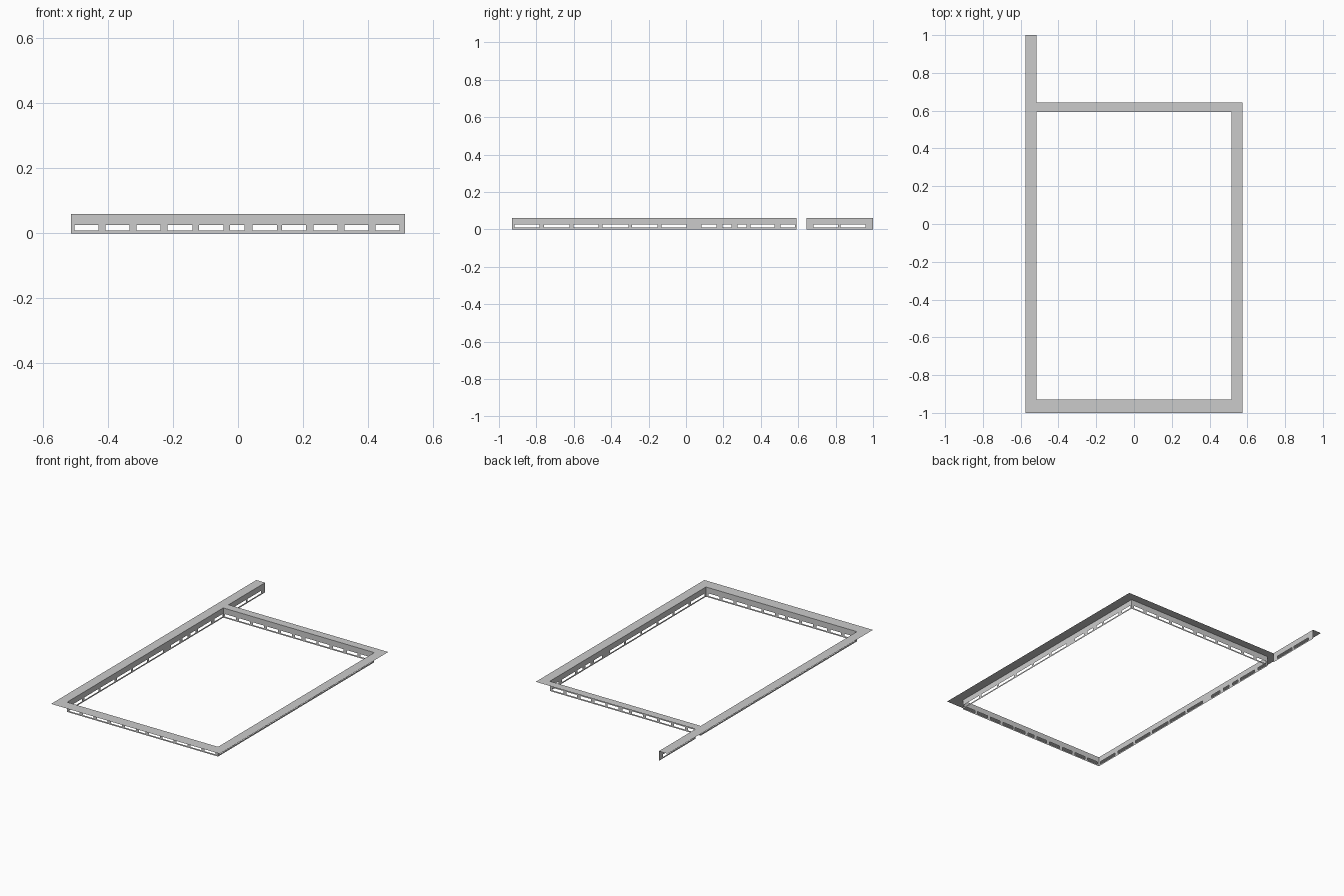
import bpy, bmesh
from mathutils import Vector

if "Cube" in bpy.data.objects:
    bpy.data.objects.remove(bpy.data.objects["Cube"])

H = 0.06                      # height of the flange
SLOT_Z = (0.009, 0.025)       # slot bottom and top
XI, XO = 0.515, 0.575         # inner wall line, outer flange edge
Y_FRONT, Y_BACK = -0.93, 0.592
Y_OUT, Y_BACK_OUT = -1.0, 0.643

CROSS_SLOTS = [(-0.503, -0.429), (-0.408, -0.334), (-0.312, -0.238), (-0.217, -0.14),
               (-0.12, -0.045), (-0.025, 0.02), (0.045, 0.12), (0.135, 0.21),
               (0.232, 0.306), (0.328, 0.402), (0.423, 0.498)]
SIDE_SLOTS = [(-0.917, -0.783), (-0.76, -0.623), (-0.602, -0.468), (-0.446, -0.307),
              (-0.29, -0.152), (-0.131, 0.003), (0.083, 0.163), (0.195, 0.243),
              (0.275, 0.323), (0.345, 0.473), (0.505, 0.583)]
TAIL_SLOTS = [(0.682, 0.813), (0.827, 0.96)]


def slotted_wall(bm, axis, fixed, start, end, slots):
    """Thin upright sheet running along x or y with a row of open slots."""
    cuts = [start] + [v for s in slots for v in s] + [end]
    zs = [0, *SLOT_Z, H]

    def point(u, z):
        return Vector((u, fixed, z)) if axis == 'x' else Vector((fixed, u, z))

    grid = [[bm.verts.new(point(u, z)) for z in zs] for u in cuts]
    for i in range(len(cuts) - 1):
        for j in range(3):
            if j == 1 and i % 2 == 1:      # slot opening
                continue
            bm.faces.new((grid[i][j], grid[i + 1][j], grid[i + 1][j + 1], grid[i][j + 1]))


def edge_strip(name, flange, axis, fixed, walls):
    """Folded sheet: flat top flange with slotted wall hanging at its inner edge."""
    bm = bmesh.new()
    bm.faces.new([bm.verts.new((x, y, H)) for x, y in flange])
    for start, end, slots in walls:
        slotted_wall(bm, axis, fixed, start, end, slots)
    bmesh.ops.remove_doubles(bm, verts=bm.verts, dist=1e-5)
    mesh = bpy.data.meshes.new(name)
    bm.to_mesh(mesh)
    bm.free()
    obj = bpy.data.objects.new(name, mesh)
    bpy.context.collection.objects.link(obj)
    return obj


# Front strip, mitred at both corners
edge_strip("front_edge_strip",
           [(-XO, Y_OUT), (XO, Y_OUT), (XI, Y_FRONT), (-XI, Y_FRONT)],
           'x', Y_FRONT, [(-XI, XI, CROSS_SLOTS)])
# Back strip, butting against the long left strip
edge_strip("back_edge_strip",
           [(-XI, Y_BACK), (XI, Y_BACK), (XO, Y_BACK_OUT), (-XI, Y_BACK_OUT)],
           'x', Y_BACK, [(-XI, XI, CROSS_SLOTS)])
# Right strip, mitred at both corners
edge_strip("right_edge_strip",
           [(XI, Y_FRONT), (XO, Y_OUT), (XO, Y_BACK_OUT), (XI, Y_BACK)],
           'y', XI, [(Y_FRONT, Y_BACK, SIDE_SLOTS)])
# Left strip runs on past the back corner as a tail
edge_strip("left_edge_strip",
           [(-XO, Y_OUT), (-XI, Y_FRONT), (-XI, 1.0), (-XO, 1.0)],
           'y', -XI, [(Y_FRONT, Y_BACK, SIDE_SLOTS), (Y_BACK_OUT, 1.0, TAIL_SLOTS)])
